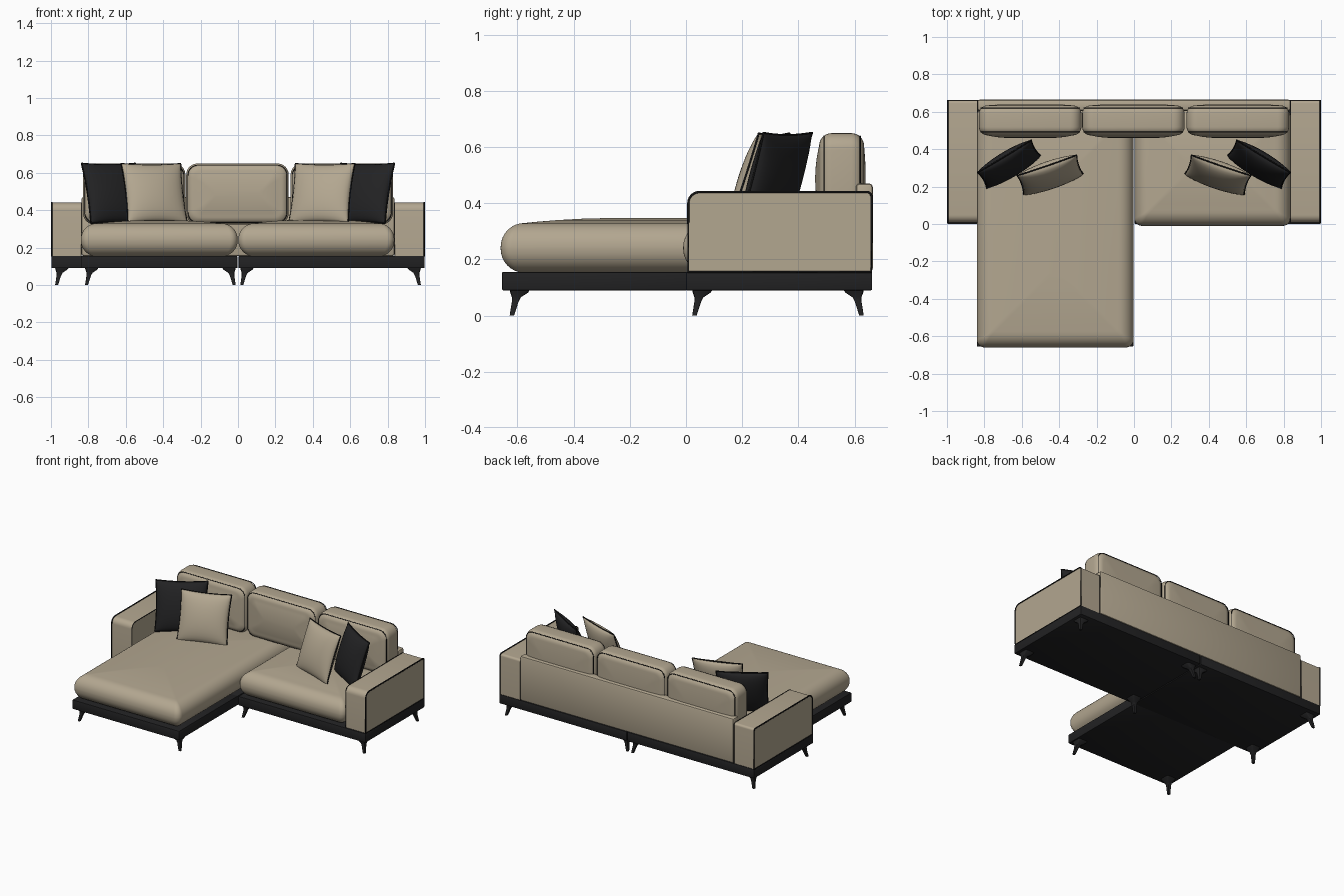
import bpy, bmesh
from math import sin, cos, pi, radians
from mathutils import Matrix, Vector

if "Cube" in bpy.data.objects:
    bpy.data.objects.remove(bpy.data.objects["Cube"])


def material(name, rgb):
    m = bpy.data.materials.new(name)
    m.use_nodes = True
    m.diffuse_color = (*rgb, 1)
    bsdf = m.node_tree.nodes["Principled BSDF"]
    bsdf.inputs["Base Color"].default_value = (*rgb, 1)
    bsdf.inputs["Roughness"].default_value = 0.8
    return m


BEIGE = material("beige fabric", (0.45, 0.385, 0.28))
BLACK = material("black fabric", (0.016, 0.016, 0.017))
PIPING = material("dark piping", (0.007, 0.007, 0.007))


def finish(name, bm, mat, matrix=None, angle=40):
    if matrix:
        bm.transform(matrix)
    bmesh.ops.recalc_face_normals(bm, faces=bm.faces)
    mesh = bpy.data.meshes.new(name)
    bm.to_mesh(mesh)
    bm.free()
    mesh.materials.append(mat)
    ob = bpy.data.objects.new(name, mesh)
    bpy.context.collection.objects.link(ob)
    select(ob)
    bpy.ops.object.shade_smooth_by_angle(angle=radians(angle))
    return ob


def select(ob):
    bpy.ops.object.select_all(action='DESELECT')
    ob.select_set(True)
    bpy.context.view_layer.objects.active = ob


def box(name, lo, hi, mat, bevel=0.004):
    bm = bmesh.new()
    bmesh.ops.create_cube(bm, size=1)
    lo, hi = Vector(lo), Vector(hi)
    for v in bm.verts:
        v.co = (lo + hi) / 2 + v.co * (hi - lo)
    bmesh.ops.bevel(bm, geom=bm.edges[:], offset=bevel, segments=2,
                    profile=0.5, affect='EDGES')
    return finish(name, bm, mat)


def skin(rings):
    """Join equal rings of points into a closed solid."""
    bm = bmesh.new()
    loops = [[bm.verts.new(p) for p in ring] for ring in rings]
    n = len(loops[0])
    for a, b in zip(loops, loops[1:]):
        for i in range(n):
            j = (i + 1) % n
            bm.faces.new((a[i], a[j], b[j], b[i]))
    bm.faces.new(loops[0][::-1])
    bm.faces.new(loops[-1])
    return bm


def rounded_rect(hx, hy, c, z, steps=6):
    pts = []
    for k, (sx, sy) in enumerate(((1, 1), (-1, 1), (-1, -1), (1, -1))):
        for s in range(steps + 1):
            a = (k + s / steps) * pi / 2
            pts.append(Vector((sx * (hx - c) + c * cos(a),
                               sy * (hy - c) + c * sin(a), z)))
    return pts


def tube(name, pts, radius, matrix=None, mat=PIPING):
    cu = bpy.data.curves.new(name, 'CURVE')
    cu.dimensions = '3D'
    cu.bevel_depth = radius
    cu.bevel_resolution = 1
    sp = cu.splines.new('POLY')
    sp.points.add(len(pts) - 1)
    for p, q in zip(sp.points, pts):
        q = matrix @ Vector(q) if matrix else Vector(q)
        p.co = (*q, 1)
    sp.use_cyclic_u = True
    cu.materials.append(mat)
    ob = bpy.data.objects.new(name, cu)
    bpy.context.collection.objects.link(ob)
    select(ob)
    bpy.ops.object.convert(target='MESH')


def cushion(name, size, r, corner, dome_low, dome_high, matrix):
    """Padded block: rounded rim of radius r with crowned faces."""
    hx, hy, hz = (s / 2 for s in size)
    reach = min(hx, hy)

    def half(sign, dome):
        prof = []
        for s in range(9):
            a = s / 8 * pi / 2
            prof.append((r * (1 - cos(a)), sign * (hz - dome - r + r * sin(a))))
        for f in (0.15, 0.35, 0.6, 0.9):
            prof.append((r + (reach - r) * f,
                         sign * (hz - dome * (1 - f) ** 2)))
        return prof
    profile = half(-1, dome_low)[::-1] + half(1, dome_high)
    rings = []
    for inset, z in profile:
        x, y = hx - inset, hy - inset
        c = min(max(corner - 0.5 * inset, 0.012), x * 0.95, y * 0.95)
        rings.append(rounded_rect(x, y, c, z))
    finish(name, skin(rings), BEIGE, matrix, 60)


# Plinths: one L-shaped chaise module, one seat module
Z0, Z1 = 0.09, 0.155
box("chaise_plinth", (-0.84, -0.655, Z0), (-0.003, 0.005, Z1), BLACK)
box("right_plinth", (-0.998, 0.0, Z0), (-0.003, 0.663, Z1), BLACK)
box("left_plinth", (0.003, 0.0, Z0), (0.998, 0.663, Z1), BLACK)

# Splayed legs, foot pushed out along (dx, dy)
LEGS = [(-0.95, 0.05, -1, -1), (-0.95, 0.605, -1, 1), (0.95, 0.05, 1, -1),
        (0.95, 0.605, 1, 1), (-0.79, -0.6, -1, -1), (-0.04, -0.6, 1, -1),
        (-0.04, 0.605, 1, 1), (0.04, 0.605, -1, 1), (0.04, 0.05, -1, -1)]
for i, (x, y, dx, dy) in enumerate(LEGS):
    rings = []
    for z, h, out in ((0, 0.008, 0.02), (0.05, 0.012, 0.008),
                      (0.065, 0.016, 0.004), (0.082, 0.032, -0.006),
                      (0.092, 0.036, -0.008)):
        rings.append(rounded_rect(h, h, h * 0.3, z, 2))
        for p in rings[-1]:
            p += Vector((x + dx * out, y + dy * out, 0))
    finish(f"leg_{i + 1}", skin(rings), BLACK)

# Arms: side profile with a rounded front top corner, piped on both sides
ARM_TOP, FRONT, REAR = 0.44, 0.008, 0.66
profile = [(FRONT, Z1)]
for r, y, start in ((0.04, FRONT + 0.04, pi), (0.015, REAR - 0.015, pi / 2)):
    for s in range(7):
        a = start - s / 6 * pi / 2
        profile.append((y + r * cos(a), ARM_TOP - r + r * sin(a)))
profile.append((REAR, Z1))
for side, sx in (("left", 1), ("right", -1)):
    rings = [[(sx * x, y, z) for y, z in profile] for x in (0.838, 0.996)]
    finish(f"{side}_arm", skin(rings), BEIGE)
    tube(f"{side}_arm_outer_piping", rings[1], 0.0045)
    tube(f"{side}_arm_inner_piping", rings[0], 0.0025)

# Back panel
box("back_panel", (-0.837, 0.605, Z1), (0.837, 0.665, 0.47), BEIGE, 0.012)

# Seat cushions with a seam near the base
for name, x0, x1, y0, y1 in (("chaise_cushion", -0.84, -0.002, -0.66, 0.62),
                             ("seat_cushion", 0.002, 0.836, -0.01, 0.62)):
    m = Matrix.Translation(((x0 + x1) / 2, (y0 + y1) / 2, 0.25))
    cushion(name, (x1 - x0, y1 - y0, 0.195), 0.085, 0.04, 0, 0.018, m)
    tube(name + "_seam", rounded_rect((x1 - x0) / 2 - 0.04, (y1 - y0) / 2 - 0.04,
                                      0.03, -0.082), 0.002, m)

# Back cushions, crowned to the front, with two seams each
turn = Matrix.Rotation(pi / 2, 4, 'X')
for i, x in enumerate((-0.555, -0.003, 0.555)):
    m = Matrix.Translation((x, 0.55, 0.487)) @ turn
    name = f"back_cushion_{i + 1}"
    cushion(name, (0.548, 0.325, 0.18), 0.045, 0.06, 0.006, 0.014, m)
    for part, w in (("front", 0.058), ("rear", -0.07)):
        tube(f"{name}_{part}_seam",
             rounded_rect(0.264, 0.1525, 0.05, w), 0.0025, m)


# Scatter pillows: pinched squares with piping
def pillow(name, mat, x, y, lean, turn_z):
    h, thick, n = 0.168, 0.055, 16
    m = (Matrix.Translation((x, y, 0.49)) @ Matrix.Rotation(radians(turn_z), 4, 'Z')
         @ Matrix.Rotation(radians(-lean), 4, 'X'))

    def point(u, v, side):
        puff = max((1 - u * u) * (1 - v * v), 0) ** 0.45
        return Vector((h * u * (1 - 0.05 * (1 - v * v)), side * thick * puff,
                       h * v * (1 - 0.05 * (1 - u * u))))
    bm = bmesh.new()
    t = [sin((2 * i / n - 1) * pi / 2) for i in range(n + 1)]
    for side in (-1, 1):
        g = [[bm.verts.new(point(u, v, side)) for v in t] for u in t]
        for i in range(n):
            for j in range(n):
                bm.faces.new((g[i][j], g[i + 1][j], g[i + 1][j + 1], g[i][j + 1]))
    bmesh.ops.remove_doubles(bm, verts=bm.verts, dist=1e-5)
    finish(name, bm, mat, m, 70)
    rim = ([(u, -1) for u in t[:-1]] + [(1, v) for v in t[:-1]]
           + [(-u, 1) for u in t[:-1]] + [(-1, -v) for v in t[:-1]])
    tube(name + "_piping", [point(u, v, 0) for u, v in rim], 0.004, m)


for side, sx in (("left", 1), ("right", -1)):
    pillow(f"{side}_dark_pillow", BLACK, sx * 0.668, 0.32, 17, -sx * 31)
    pillow(f"{side}_light_pillow", BEIGE, sx * 0.448, 0.262, 19, -sx * 19)
